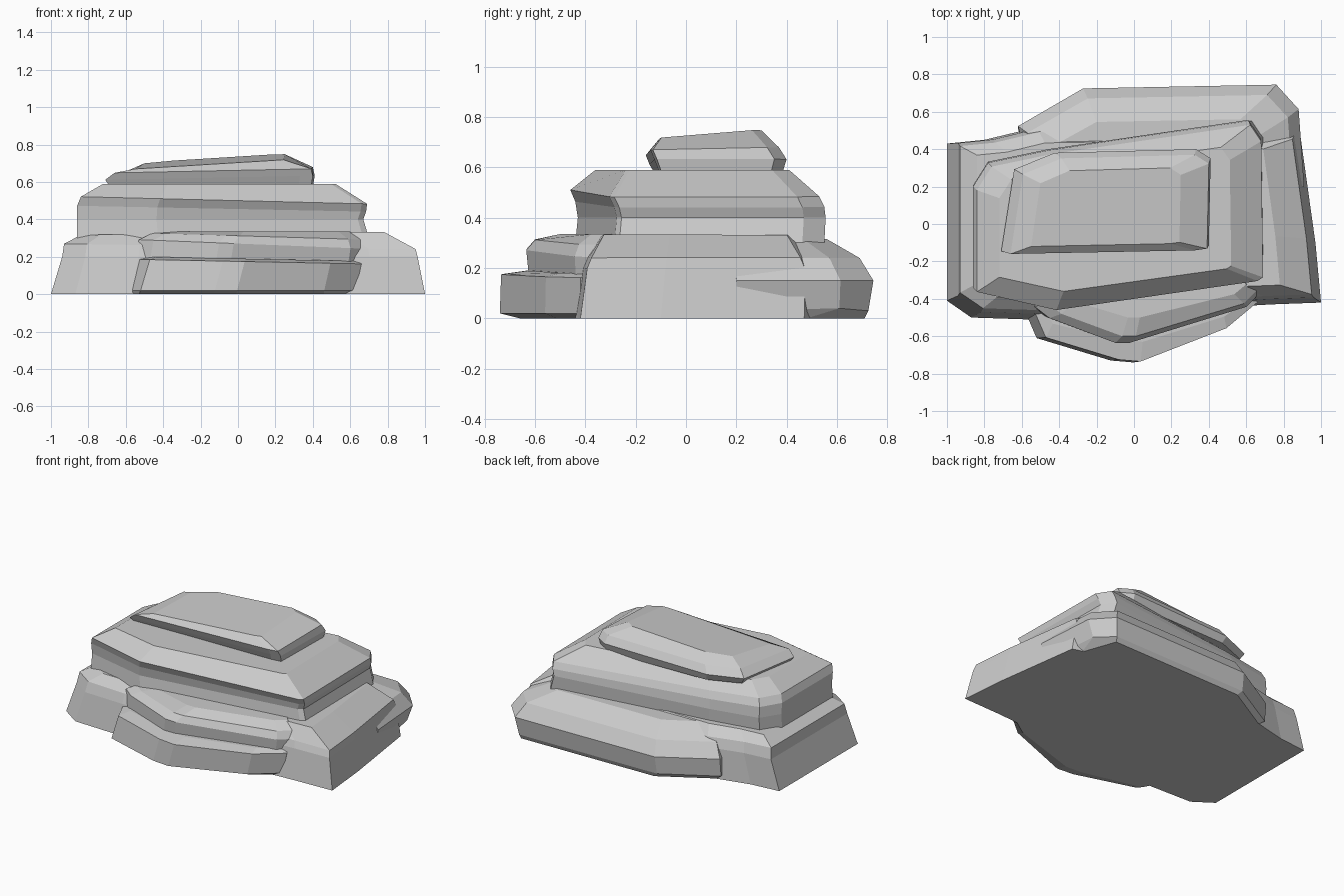
import bpy, bmesh


def slab(name, outline, levels, nudge=()):
    """Loft an outline through levels: (z, x0, x1, y0, y1, tilt_x, tilt_y)."""
    xs = [p[0] for p in outline]
    ys = [p[1] for p in outline]
    ax, bx, ay, by = min(xs), max(xs), min(ys), max(ys)
    bm = bmesh.new()
    rings = []
    for z, x0, x1, y0, y1, tx, ty in levels:
        ring = []
        for px, py in outline:
            x = x0 + (px - ax) / (bx - ax) * (x1 - x0)
            y = y0 + (py - ay) / (by - ay) * (y1 - y0)
            ring.append(bm.verts.new((x, y, z + tx * x + ty * y)))
        rings.append(ring)
    for level, index, co in nudge:
        rings[level][index].co = co
    n = len(outline)
    for lo, hi in zip(rings, rings[1:]):
        for i in range(n):
            j = (i + 1) % n
            bm.faces.new((lo[i], lo[j], hi[j], hi[i]))
    bm.faces.new(rings[-1])
    bm.faces.new(rings[0][::-1])
    bmesh.ops.recalc_face_normals(bm, faces=bm.faces[:])
    mesh = bpy.data.meshes.new(name)
    bm.to_mesh(mesh)
    bm.free()
    obj = bpy.data.objects.new(name, mesh)
    bpy.context.collection.objects.link(obj)
    return obj


# Wide bottom slab
slab("base_slab",
     [(-1, -.41), (-.87, -.50), (-.57, -.51), (.73, -.43), (1, -.42),
      (.97, -.1), (.89, .47), (.7, .53), (-.55, .51), (-.8, .45), (-1, .43)],
     [(0, -1, 1, -.51, .53, 0, 0),
      (.20, -.94, .96, -.48, .53, 0, 0),
      (.255, -.93, .95, -.46, .51, -.015, 0),
      (.325, -.84, .78, -.40, .45, .01, 0)])

# Overhanging block along the back
slab("back_block",
     [(-.5, .1), (.92, .2), (.89, .61), (.77, .74), (-.27, .72), (-.62, .52)],
     [(0, -.58, .88, .1, .71, 0, 0),
      (.03, -.62, .89, .1, .725, 0, 0),
      (.15, -.62, .91, .1, .745, 0, 0),
      (.24, -.57, .85, .1, .69, 0, 0),
      (.315, -.46, .68, .1, .56, 0, 0)],
     nudge=[(0, 2, (.82, .48, 0)), (1, 2, (.84, .61, .04))])

# Two stepped ledges at the front
slab("lower_front_ledge",
     [(-.57, -.45), (-.5, -.61), (-.1, -.73), (.02, -.74), (.49, -.56),
      (.66, -.42), (.6, -.3), (-.5, -.3)],
     [(0, -.60, .63, -.66, -.3, 0, 0),
      (.02, -.59, .63, -.74, -.3, 0, 0),
      (.175, -.54, .66, -.735, -.3, -.02, 0),
      (.19, -.50, .64, -.63, -.3, -.02, 0)])
slab("upper_front_ledge",
     [(-.56, -.44), (-.48, -.50), (-.12, -.63), (-.04, -.63), (.60, -.44),
      (.68, -.36), (.6, -.25), (-.5, -.25)],
     [(.12, -.56, .66, -.62, -.25, 0, 0),
      (.27, -.53, .68, -.635, -.25, -.04, 0),
      (.312, -.46, .66, -.60, -.25, -.03, 0),
      (.335, -.38, .60, -.50, -.25, 0, 0)])

# Middle slab with sloping shoulders
slab("middle_slab",
     [(-.86, -.36), (-.43, -.46), (.66, -.30), (.69, -.28), (.68, .47),
      (.62, .56), (-.45, .40), (-.78, .33), (-.86, .2)],
     [(.30, -.86, .70, -.44, .55, 0, 0),
      (.40, -.86, .67, -.43, .555, 0, 0),
      (.455, -.86, .685, -.44, .55, -.02, 0),
      (.50, -.84, .69, -.46, .53, -.025, 0),
      (.59, -.72, .52, -.36, .41, 0, 0)])

# Tilted capstone
slab("capstone",
     [(-.71, -.16), (.34, -.14), (.41, -.13), (.42, .35), (.34, .40),
      (-.42, .38), (-.64, .29)],
     [(.57, -.68, .40, -.12, .38, 0, 0),
      (.625, -.71, .41, -.145, .40, .02, 0),
      (.665, -.66, .40, -.16, .37, .02, .02),
      (.712, -.55, .25, -.12, .30, .06, .08)])
